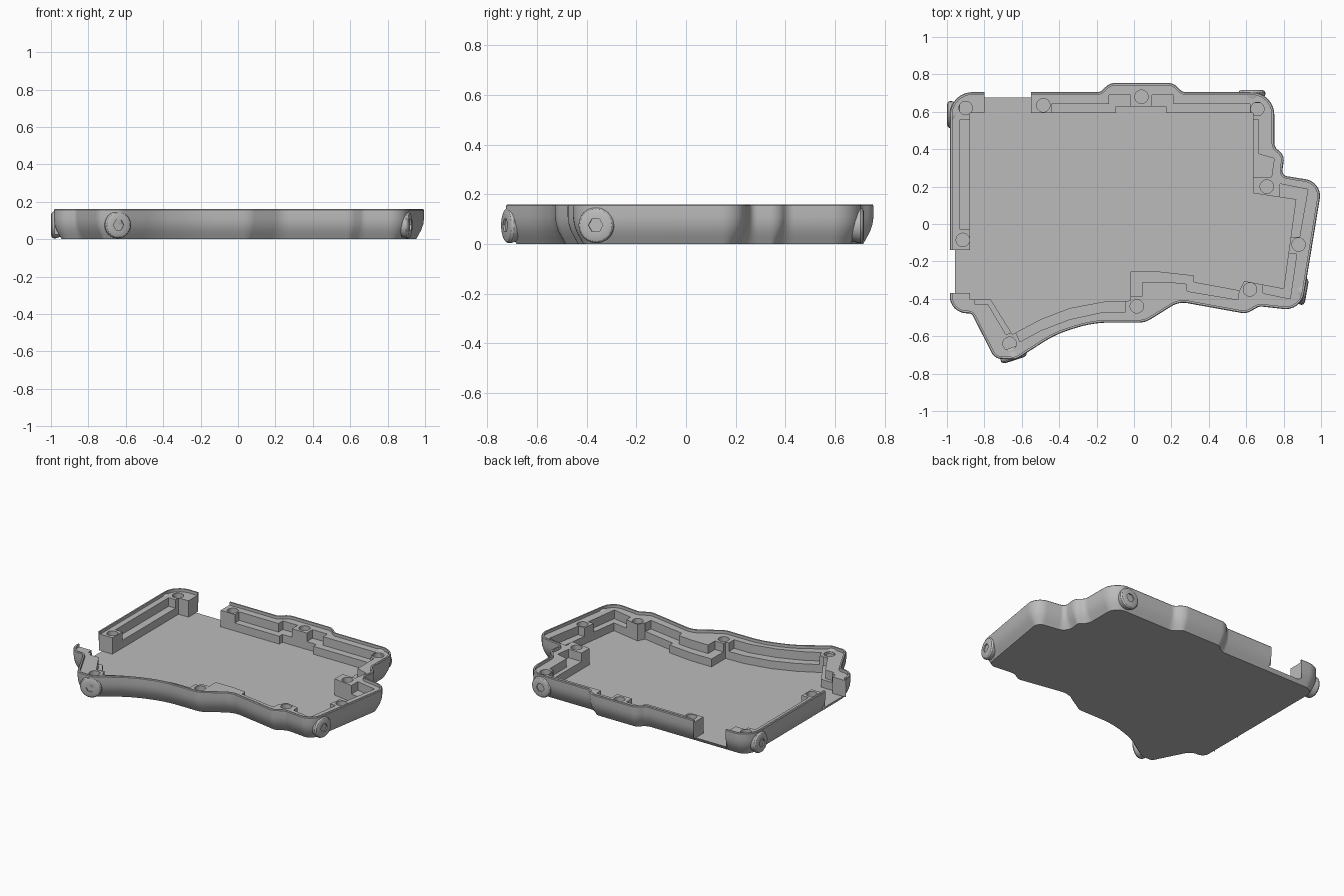
import bpy, bmesh, math
from mathutils import Vector
from mathutils.geometry import delaunay_2d_cdt

cube = bpy.data.objects.get("Cube")
if cube:
    bpy.data.objects.remove(cube)

grey = bpy.data.materials.new("mid grey")
grey.use_nodes = True
tone = (.5, .5, .5, 1)
grey.diffuse_color = tone
grey.node_tree.nodes["Principled BSDF"].inputs["Base Color"].default_value = tone

FLOOR, POCKET, STEP, SHELF, TOP = .025, .06, .08, .14, .16
LIP, EASE, RIM = .028, .004, .014


def fillet(corners, segments=8):
    """Round every (x, y, radius) corner of a closed outline."""
    outline = []
    for i, (x, y, radius) in enumerate(corners):
        point = Vector((x, y))
        if not radius:
            outline.append(point)
            continue
        before = (Vector(corners[i - 1][:2]) - point).normalized()
        after = (Vector(corners[(i + 1) % len(corners)][:2]) - point).normalized()
        half = before.angle(after) / 2
        middle = point + (before + after).normalized() * radius / math.sin(half)
        start = point + before * radius / math.tan(half) - middle
        end = point + after * radius / math.tan(half) - middle
        for step in range(segments + 1):
            outline.append(middle + start.lerp(end, step / segments).normalized() * radius)
    return outline


def inset(outline, distance):
    """Move a clockwise outline inwards."""
    result = []
    for i, point in enumerate(outline):
        a = (point - outline[i - 1]).normalized()
        b = (outline[(i + 1) % len(outline)] - point).normalized()
        na, nb = Vector((a.y, -a.x)), Vector((b.y, -b.x))
        result.append(point + (na + nb) * distance / (1 + na.dot(nb)))
    return result


def box(left, right, front, back):
    return [(left, front), (left, back), (right, back), (right, front)]


def circle(radius, sides=24):
    turn = math.tau / sides
    return [(radius * math.cos(i * turn), radius * math.sin(i * turn)) for i in range(sides)]


def inside(point, polygon):
    x, y = point
    hit = False
    for i, (bx, by) in enumerate(polygon):
        ax, ay = polygon[i - 1]
        if (ay > y) != (by > y) and x < ax + (y - ay) * (bx - ax) / (by - ay):
            hit = not hit
    return hit


def add_face(bm, corners, facing):
    face = bm.faces.new([bm.verts.new(c) for c in corners])
    face.normal_update()
    if face.normal.dot(facing) < 0:
        face.normal_flip()


def finish(name, bm):
    mesh = bpy.data.meshes.new(name)
    bm.to_mesh(mesh)
    bm.free()
    mesh.materials.append(grey)
    obj = bpy.data.objects.new(name, mesh)
    bpy.context.collection.objects.link(obj)
    bpy.ops.object.select_all(action='DESELECT')
    obj.select_set(True)
    bpy.context.view_layer.objects.active = obj
    bpy.ops.object.shade_smooth_by_angle(angle=math.radians(30))
    return obj


# Outer wall outline, clockwise from the back corner; zero radius marks an opening edge
outline = fillet([
    (-.985, .705, .12), (-.8, .705, 0), (-.55, .705, 0), (-.18, .705, .04),
    (-.13, .755, .08), (.21, .755, .08), (.26, .705, .04), (.75, .705, .12),
    (.75, .41, .05), (.805, .37, .06), (.79, .26, .03), (1.008, .225, .09),
    (.895, -.465, .1), (.67, -.44, .05), (.6, -.48, .08), (.24, -.415, .12),
    (.06, -.527, .12), (-.22, -.527, .6), (-.42, -.59, .6), (-.63, -.725, .06),
    (-.745, -.72, .06), (-.868, -.478, .03), (-.985, -.475, .09),
    (-.985, -.37, 0), (-.985, -.14, 0)])
lip, rim, recess = (inset(outline, d) for d in (LIP, EASE, RIM))

# Cable openings in the back and side walls
openings = [box(-.8, -.55, .5, .9), box(-1.2, -.8, -.37, -.14)]

# Floor well bounded by the shelf
well = [(-.877, .593), (-.095, .593), (-.095, .627), (.17, .627), (.17, .593),
        (.635, .593), (.635, .165), (.865, .13), (.8, -.345), (.59, -.305),
        (.565, -.355), (.32, -.31), (.32, -.275), (.14, -.255), (-.02, -.255),
        (-.02, -.41), (-.16, -.415), (-.345, -.45), (-.5, -.51), (-.65, -.59),
        (-.765, -.405), (-.877, -.405)]

# Lower steps along the inner side of the shelf
steps = [
    box(-.93, -.85, -.03, .56),
    [(-.44, .57), (-.44, .642), (-.135, .642), (-.135, .69), (-.02, .69), (-.02, .57)],
    [(.095, .57), (.095, .69), (.21, .69), (.21, .642), (.62, .642), (.62, .57)],
    [(.61, .56), (.665, .56), (.665, .375), (.75, .35), (.735, .25), (.61, .25)],
    [(.78, .1), (.78, .215), (.93, .185), (.885, -.07), (.78, -.07)],
    [(.78, -.16), (.87, -.16), (.835, -.4), (.69, -.37), (.69, -.28), (.78, -.28)],
    [(-.05, -.385), (.045, -.385), (.045, -.31), (.18, -.31), (.28, -.32),
     (.285, -.36), (.555, -.405), (.57, -.3), (.3, -.23), (-.05, -.23)],
    [(-.045, -.47), (-.16, -.47), (-.345, -.51), (-.5, -.57), (-.61, -.63),
     (-.64, -.56), (-.5, -.48), (-.345, -.42), (-.16, -.38), (-.045, -.38)],
    [(-.85, -.43), (-.78, -.43), (-.685, -.59), (-.62, -.57), (-.74, -.38), (-.85, -.38)],
]

# Screw pockets in the shelf
screws = [(-.9, .62), (-.485, .635), (.04, .68), (.66, .615), (.71, .2), (.88, -.11),
          (.62, -.35), (.015, -.44), (-.665, -.64), (-.915, -.085)]
pockets = [[(x + a, y + b) for a, b in circle(.036)] for x, y in screws]

# Every cut lowers the tray to its own level
cuts = [(rim, TOP), (recess, SHELF), (well, FLOOR)]
cuts += [(p, STEP) for p in steps] + [(p, POCKET) for p in pockets]
cuts += [(p, FLOOR) for p in openings]


def in_opening(point):
    return any(inside(point, p) for p in openings)


# Upper side: level areas joined by upright walls
tray = bmesh.new()
points, edges = [], []
for polygon in [lip] + [p for p, level in cuts]:
    first, count = len(points), len(polygon)
    points += [Vector(p) for p in polygon]
    edges += [(first + i, first + (i + 1) % count) for i in range(count)]
flat = delaunay_2d_cdt(points, edges, [], 0, 1e-5)
sides = {}
for tri in flat[2]:
    corners = [flat[0][i] for i in tri]
    centre = sum(corners, Vector((0, 0))) / len(corners)
    if not inside(centre, rim):
        continue
    level = min(z for p, z in cuts if inside(centre, p))
    if inside(centre, lip) or not in_opening(centre):
        add_face(tray, [(c.x, c.y, level) for c in corners], Vector((0, 0, 1)))
    for i in range(len(tri)):
        sides.setdefault(frozenset((tri[i - 1], tri[i])), []).append((level, centre))
for edge, pair in sides.items():
    if len(pair) == 2 and pair[0][0] != pair[1][0]:
        (low, centre), (high, other) = sorted(pair, key=lambda side: side[0])
        a, b = (flat[0][i] for i in edge)
        add_face(tray, [(a.x, a.y, low), (b.x, b.y, low), (b.x, b.y, high), (a.x, a.y, high)],
                 (centre - other).to_3d())

# Outer wall, curving under to the flat base
profile = [(.042, 0), (LIP, FLOOR), (.014, .05), (.004, .08), (0, .11), (0, .155), (EASE, TOP)]
rings = [([p.to_3d() + Vector((0, 0, z)) for p in inset(outline, d)], z) for d, z in profile]
add_face(tray, rings[0][0], Vector((0, 0, -1)))
for (low, z), (high, top) in zip(rings, rings[1:]):
    for i in range(len(outline)):
        run = outline[i] - outline[i - 1]
        if z < FLOOR or not in_opening((outline[i] + outline[i - 1]) / 2):
            add_face(tray, [low[i - 1], low[i], high[i], high[i - 1]], Vector((-run.y, run.x, 0)))
bmesh.ops.remove_doubles(tray, verts=tray.verts, dist=1e-5)
finish("case_tray", tray)

# Round lugs with a hexagonal socket: position and outward heading
lugs = [("front_lug", -.645, -.705, -72), ("left_lug", .9, -.36, -10),
        ("back_lug", .63, .693, 90), ("right_lug", -.976, .585, 180)]
hexagon = [Vector(a).lerp(b, t / 4) for a, b in zip(circle(.03, 6), circle(.03, 6)[1:] + circle(.03, 6)[:1])
           for t in range(4)]
barrel = [(circle(.058), -.045), (circle(.072), 0), (circle(.072), .01),
          (circle(.066), .019), (circle(.054), .024), (hexagon, .024), (hexagon, .016)]
for name, x, y, heading in lugs:
    bm = bmesh.new()
    loops = [[bm.verts.new((p[0], p[1], z)) for p in ring] for ring, z in barrel]
    for low, high in zip(loops, loops[1:]):
        for i in range(len(low)):
            bm.faces.new((low[i - 1], low[i], high[i], high[i - 1]))
    bm.faces.new(loops[0][::-1])
    bm.faces.new(loops[-1])
    lug = finish(name, bm)
    lug.location = (x, y, .076)
    lug.rotation_euler = (math.pi / 2, 0, math.radians(heading + 90))
